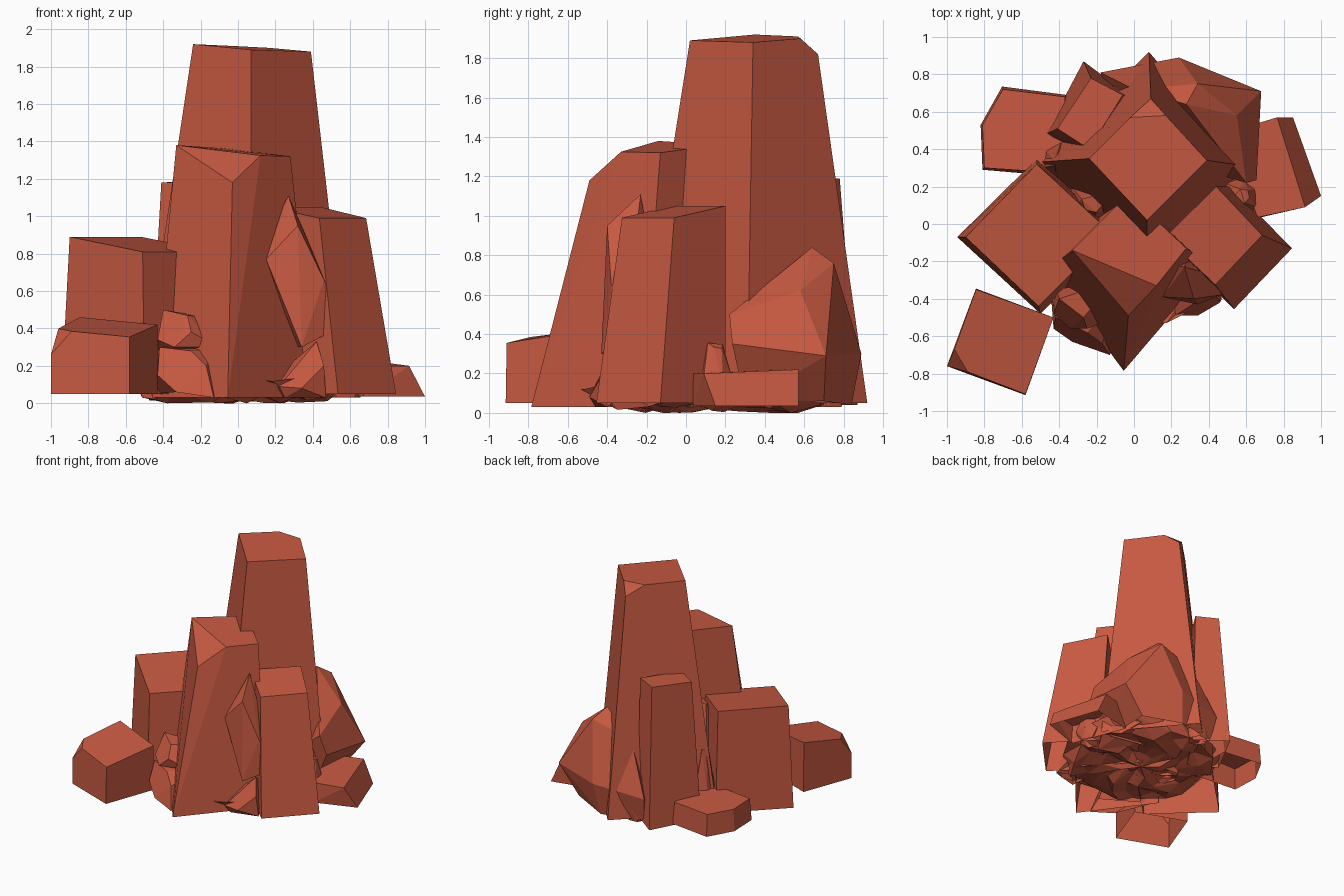
import bpy, bmesh, math, random

random.seed(4)
mat = bpy.data.materials.new("red_sandstone")
mat.diffuse_color = (0.565, 0.10, 0.053, 1)


def finish(name, bm):
    me = bpy.data.meshes.new(name)
    bm.to_mesh(me)
    bm.free()
    me.materials.append(mat)
    ob = bpy.data.objects.new(name, me)
    bpy.context.collection.objects.link(ob)
    return ob


def hull(name, points, limit=4):
    """Flat-faced rock: convex hull of a few corner points, open underneath."""
    bm = bmesh.new()
    for p in points:
        bm.verts.new(p)
    bmesh.ops.convex_hull(bm, input=bm.verts)
    loose = [v for v in bm.verts if not v.link_faces]
    bmesh.ops.delete(bm, geom=loose, context='VERTS')
    bmesh.ops.dissolve_limit(bm, angle_limit=math.radians(limit),
                             verts=bm.verts, edges=bm.edges)
    bmesh.ops.recalc_face_normals(bm, faces=bm.faces)
    floor = [f for f in bm.faces if f.normal.z < -0.9
             and f.calc_center_median().z < 0.1]
    bmesh.ops.delete(bm, geom=floor, context='FACES')
    return finish(name, bm)


def block(name, top, base, z):
    """Tapered block: top corners (x, y, z) over base corners (x, y) at z."""
    return hull(name, top + [(x, y, z) for x, y in base], 10)


def stone(name, c, r, h, n=6):
    """Small loose stone, widest near its foot."""
    pts = []
    for k, (s, t) in enumerate(((0.75, 0.03), (1, 0.35), (0.35, 1))):
        for i in range(n):
            a = (i + 0.4 * k) * math.tau / n
            q = r * s * random.uniform(0.85, 1.1)
            pts.append((c[0] + q * math.cos(a), c[1] + q * math.sin(a),
                        max(0.03, h * t * random.uniform(0.9, 1))))
    hull(name, pts)


# Tall columns
block("main_column",
      [(-0.24, 0.35, 1.92), (0.07, 0.02, 1.89), (0.39, 0.34, 1.88),
       (0.17, 0.58, 1.90), (-0.02, 0.57, 1.91), (0.09, 0.67, 1.82)],
      [(-0.52, 0.33), (0.07, -0.27), (0.60, 0.31), (0.08, 0.92)], 0.05)
block("front_column",
      [(-0.33, -0.14, 1.38), (-0.03, -0.49, 1.18), (0.12, -0.33, 1.325),
       (0.28, -0.13, 1.32), (-0.03, 0.16, 1.36)],
      [(-0.46, -0.24), (-0.055, -0.785), (0.42, -0.23), (0.0, 0.25)], 0.03)
block("right_column",
      [(0.165, -0.07, 1.05), (0.435, -0.325, 0.99),
       (0.685, -0.06, 0.99), (0.44, 0.2, 1.05)],
      [(0.2, -0.13), (0.535, -0.455), (0.845, -0.13), (0.52, 0.2)], 0.05)
block("back_column",
      [(-0.23, 0.78, 1.19), (-0.41, 0.51, 1.18),
       (-0.24, 0.40, 1.18), (-0.06, 0.69, 1.19)],
      [(-0.27, 0.87), (-0.475, 0.48), (-0.25, 0.36), (-0.03, 0.69)], 0.04)
block("left_block",
      [(-0.90, -0.07, 0.89), (-0.51, -0.44, 0.81),
       (-0.12, -0.05, 0.81), (-0.52, 0.32, 0.89)],
      [(-0.945, -0.07), (-0.50, -0.48), (-0.06, -0.05), (-0.52, 0.35)], 0.05)

# Low outlying blocks
block("front_left_block",
      [(-0.845, -0.35, 0.46), (-0.43, -0.5, 0.42), (-0.58, -0.91, 0.355),
       (-0.89, -0.79, 0.385), (-0.96, -0.67, 0.40), (-1.0, -0.76, 0.26)],
      [(-0.845, -0.345), (-0.43, -0.5), (-0.58, -0.915), (-1.0, -0.76)], 0.05)
block("right_low_block",
      [(0.765, 0.57, 0.22), (0.915, 0.09, 0.2),
       (0.66, 0.035, 0.2), (0.5, 0.49, 0.22)],
      [(0.85, 0.57), (1.0, 0.15), (0.675, 0.035), (0.5, 0.49)], 0.035)
block("back_left_low_block",
      [(-0.70, 0.72, 0.23), (-0.37, 0.68, 0.23), (-0.35, 0.27, 0.25),
       (-0.80, 0.3, 0.23), (-0.81, 0.53, 0.23)],
      [(-0.705, 0.735), (-0.36, 0.69), (-0.35, 0.25),
       (-0.81, 0.29), (-0.82, 0.53)], 0.05)

# Faceted boulders
hull("back_right_boulder",
     [(0.28, 0.64, 0.84), (0.34, 0.75, 0.76), (0.0, 0.72, 0.66),
      (0.55, 0.58, 0.62), (0.60, 0.22, 0.50), (0.655, 0.235, 0.35),
      (0.68, 0.71, 0.29), (0.24, 0.89, 0.30), (-0.18, 0.81, 0.25),
      (0.5, 0.7, 0.06), (0.2, 0.84, 0.04), (-0.15, 0.77, 0.05),
      (0.5, 0.3, 0.05), (0.0, 0.4, 0.05)])
hull("front_right_shard",
     [(0.27, -0.23, 1.11), (0.15, -0.39, 0.77), (0.32, -0.40, 0.95),
      (0.34, -0.43, 0.30), (0.46, -0.38, 0.66), (0.57, -0.31, 0.42),
      (0.1, -0.2, 0.8), (0.3, -0.1, 0.3)])
hull("front_left_boulder",
     [(-0.40, -0.40, 0.50), (-0.27, -0.50, 0.47), (-0.25, -0.56, 0.38),
      (-0.43, -0.48, 0.34), (-0.34, -0.56, 0.30), (-0.1, -0.3, 0.45),
      (-0.42, -0.35, 0.25), (-0.1, -0.5, 0.3)])
hull("front_left_foot",
     [(-0.42, -0.50, 0.30), (-0.25, -0.58, 0.28), (-0.17, -0.64, 0.20),
      (-0.43, -0.56, 0.15), (-0.33, -0.63, 0.06), (-0.13, -0.70, 0.03),
      (-0.45, -0.3, 0.05), (-0.1, -0.4, 0.3), (-0.05, -0.5, 0.03)])
hull("front_right_foot",
     [(0.42, -0.36, 0.33), (0.22, -0.49, 0.09), (0.34, -0.49, 0.08),
      (0.46, -0.42, 0.2), (0.47, -0.40, 0.03), (0.25, -0.46, 0.03),
      (0.15, -0.3, 0.1), (0.4, -0.2, 0.2)])

# Small stones filling the gaps
stone("right_gap_stone", (0.58, 0.15), 0.11, 0.36)
stone("back_gap_stone", (-0.06, 0.72), 0.10, 0.42)
stone("left_gap_stone", (-0.40, 0.34), 0.10, 0.60)
stone("centre_gap_stone", (-0.22, 0.12), 0.16, 0.85)

# Crumpled rubble sheet closing the underside
bm = bmesh.new()
n, rings = 18, []
for k, (r, z) in enumerate(((0.15, 0.05), (0.32, 0.04), (0.48, 0.03),
                            (0.60, 0.05), (0.64, 0.13))):
    ring = []
    for i in range(n):
        a = (i + 0.5 * (k % 2) + random.uniform(-0.2, 0.2)) * math.tau / n
        q = r * random.uniform(0.93, 1.05)
        ring.append(bm.verts.new((0.03 + 0.93 * q * math.cos(a),
                                  0.12 + q * math.sin(a),
                                  max(0, z + random.uniform(-0.05, 0.05)))))
    rings.append(ring)
centre = bm.verts.new((0.03, 0.12, 0.02))
for i in range(n):
    j = (i + 1) % n
    bm.faces.new((centre, rings[0][j], rings[0][i]))
    for inner, outer in zip(rings, rings[1:]):
        bm.faces.new((inner[i], inner[j], outer[i]))
        bm.faces.new((inner[j], outer[j], outer[i]))
finish("rubble_base", bm)
